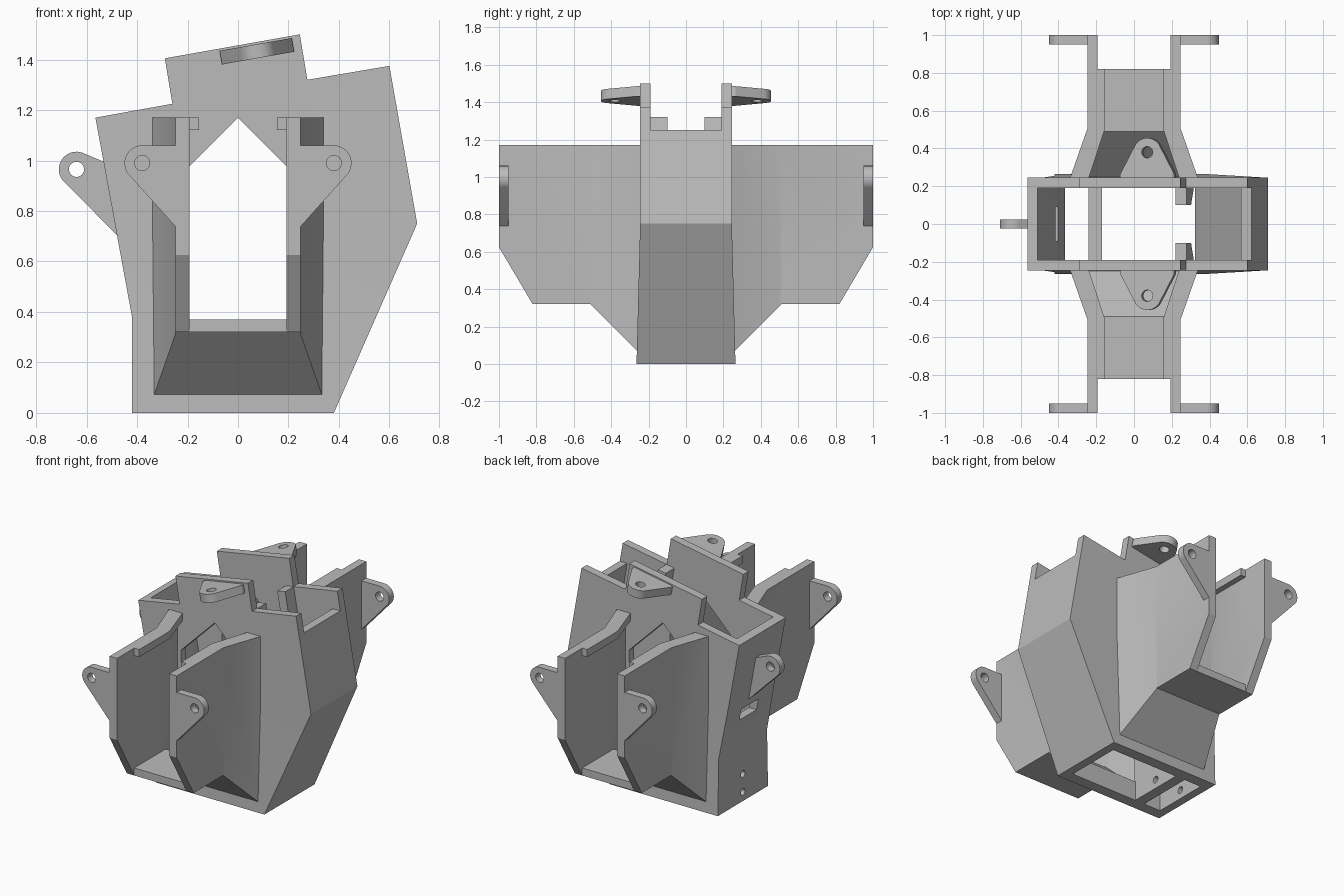
import bpy, bmesh, math
from mathutils import Matrix

if "Cube" in bpy.data.objects:
    bpy.data.objects.remove(bpy.data.objects["Cube"])

grey = bpy.data.materials.new("plain grey")
grey.use_nodes = True
grey.diffuse_color = (0.5, 0.5, 0.5, 1)
grey.node_tree.nodes["Principled BSDF"].inputs["Base Color"].default_value = (0.5, 0.5, 0.5, 1)


def prism(name, points, axis, low, high):
    """Extrude a flat outline along one axis."""
    place = {"x": lambda u, v, w: (w, u, v),
             "y": lambda u, v, w: (u, w, v),
             "z": lambda u, v, w: (u, v, w)}[axis]
    bm = bmesh.new()
    rings = [[bm.verts.new(place(u, v, w)) for u, v in points] for w in (low, high)]
    count = len(points)
    for ring in rings:
        bm.faces.new(ring)
    for i in range(count):
        j = (i + 1) % count
        bm.faces.new((rings[0][i], rings[0][j], rings[1][j], rings[1][i]))
    bmesh.ops.recalc_face_normals(bm, faces=bm.faces)
    mesh = bpy.data.meshes.new(name)
    bm.to_mesh(mesh)
    bm.free()
    mesh.materials.append(grey)
    obj = bpy.data.objects.new(name, mesh)
    bpy.context.collection.objects.link(obj)
    return obj


def combine(obj, tool, operation="DIFFERENCE"):
    """Apply a boolean and discard the helper."""
    mod = obj.modifiers.new("cut", "BOOLEAN")
    mod.operation, mod.object, mod.solver = operation, tool, "EXACT"
    bpy.context.view_layer.update()
    graph = bpy.context.evaluated_depsgraph_get()
    mesh = bpy.data.meshes.new_from_object(obj.evaluated_get(graph))
    obj.modifiers.clear()
    obj.data = mesh
    bpy.data.objects.remove(tool)


def arc(cx, cy, radius, start, end, steps=20):
    return [(cx + radius * math.cos(math.radians(start + (end - start) * i / steps)),
             cy + radius * math.sin(math.radians(start + (end - start) * i / steps)))
            for i in range(steps + 1)]


def drill(obj, axis, cx, cy, low, high, radius=0.03):
    combine(obj, prism("drill", arc(cx, cy, radius, 0, 345, 23), axis, low, high))


def mirrored(points):
    """Close a half outline across the x = 0 line."""
    return points + [(-x, y) for x, y in reversed(points)]


# Body: tilted silhouette, slightly wider toward the bottom
outline = [(-0.42, 0), (0.38, 0), (0.71, 0.75), (0.6, 1.375), (0.275, 1.32),
           (0.245, 1.5), (-0.29, 1.405), (-0.26, 1.225), (-0.565, 1.17),
           (-0.488, 0.75), (-0.42, 0.38)]
body = prism("body_shell", outline, "y", -0.245, 0.245)
bm = bmesh.new()
bm.from_mesh(body.data)
bmesh.ops.bisect_plane(bm, geom=bm.verts[:] + bm.edges[:] + bm.faces[:],
                       plane_co=(0, 0, 0.75), plane_no=(0, 0, 1))
for v in bm.verts:
    v.co.y *= 1 + 0.08 * max(0, 1 - v.co.z / 0.75)
bm.to_mesh(body.data)
bm.free()

# Hollow core, open at top and bottom, with a lowered left wall
combine(body, prism("core", [(-0.365, -0.1), (0.28, -0.1), (0.65, 0.755), (0.567, 1.25),
                             (0.9, 1.25), (0.9, 1.7), (-0.6, 1.7), (-0.51, 1.18),
                             (-0.365, 0.38)], "y", -0.19, 0.19))
# Gabled opening through front and back plates
combine(body, prism("gable", [(-0.25, 0.13), (0.25, 0.13), (0.25, 0.92), (0, 1.17),
                              (-0.25, 0.92)], "y", -0.27, 0.27))
# Slot in the right wall
combine(body, prism("slot", [(-0.09, 0.585), (0.09, 0.585), (0.09, 0.66), (-0.09, 0.66)],
                    "x", -0.7, -0.3))

# Divider in the bottom opening, drilled in line with the right wall
divider = prism("bottom_divider", [(-0.24, 0), (-0.17, 0), (-0.17, 0.3), (-0.24, 0.3)],
                "y", -0.2, 0.2)
for part in (body, divider):
    for height in (0.06, 0.18):
        drill(part, "x", 0, height, -0.6, -0.1, 0.022)

# Right side ear
side_ear = prism("right_ear", [(-0.52, 0.99)] + arc(-0.64, 0.965, 0.07, 62, 225)
                 + [(-0.475, 0.7)], "y", -0.025, 0.025)
drill(side_ear, "y", -0.64, 0.965, -0.2, 0.2)

for side, s in (("front", -1), ("back", 1)):
    def flip(points):
        return [(u, v * s) for u, v in points]

    def flip_side(points):
        return [(u * s, v) for u, v in points]

    # Channel: flared plan trimmed by the side silhouette
    channel = prism(side + "_channel",
                    flip(mirrored([(0.355, 0.2), (0.333, 0.26), (0.247, 0.505), (0.247, 1)])),
                    "z", -0.1, 1.17)
    combine(channel, prism("trim", flip_side([(0.15, 1.3), (0.15, 0.01), (0.2, 0.01),
                                              (0.51, 0.32), (0.82, 0.32), (1, 0.625),
                                              (1.1, 0.8), (1.1, 1.3)]),
                           "x", -0.6, 0.6), "INTERSECT")
    # Inside space below and above the top lips
    floor = [(0.1, -0.02), (0.49, 0.37), (0.82, 0.37), (0.82, 0.1), (1.2, 0.1)]
    for reach, low, high in ((0.192, -0.2, 1.12), (0.155, 1.1, 1.4)):
        space = prism("space", flip(mirrored([(reach + 0.115, 0.15), (reach + 0.082, 0.25),
                                              (reach, 0.5), (reach, 1.1)])), "z", low, high)
        above = prism("above", flip_side(floor + [(1.2, 1.5), (0.1, 1.5)]), "x", -0.6, 0.6)
        combine(space, above, "INTERSECT")
        combine(channel, space)
    # Lips stop short of the channel mouth
    combine(channel, prism("lip_end", flip([(-0.192, 0.82), (0.192, 0.82), (0.192, 1.1),
                                            (-0.192, 1.1)]), "z", 1.05, 1.4))

    # Ears at the channel mouth
    near, far = sorted((0.95 * s, 1.0 * s))
    for hand, m in (("left", 1), ("right", -1)):
        shape = ([(0.195, 1.06)] + arc(0.38, 0.99, 0.07, 90, -42)
                 + [(0.245, 0.735), (0.195, 0.735)])
        ear = prism(f"{side}_{hand}_ear", [(x * m, z) for x, z in shape], "y", near, far)
        drill(ear, "y", 0.38 * m, 0.99, -1.2, 1.2)

    # Tilted ear on the top flange
    shape = [(0.145, 0.22), (0.145, 0.265)] + arc(0, 0.38, 0.075, 28, 152) \
        + [(-0.145, 0.265), (-0.145, 0.22)]
    top_ear = prism(side + "_top_ear", flip(shape), "z", -0.055, 0)
    drill(top_ear, "z", 0, 0.38 * s, -0.2, 0.2)
    top_ear.data.transform(Matrix.Translation((0.07, 0, 1.46))
                           @ Matrix.Rotation(math.radians(-10), 4, "Y"))

    # Inner tab beside the flange, sloped underneath
    low, high = sorted((0.1 * s, 0.2 * s))
    tab = prism(side + "_inner_tab", [(0.22, 1.31), (0.278, 1.32), (0.318, 1.09),
                                      (0.26, 1.08)], "y", low, high)
    for v in tab.data.vertices:
        if v.co.z < 1.2 and abs(v.co.y) < 0.15:
            v.co.z += 0.09
            v.co.x -= 0.016

# Smooth round edges, keep corners sharp
bpy.context.view_layer.update()
for obj in bpy.context.collection.objects:
    if obj.type == "MESH" and obj.data.materials and obj.data.materials[0] == grey:
        obj.select_set(True)
        bpy.context.view_layer.objects.active = obj
bpy.ops.object.shade_smooth_by_angle(angle=math.radians(20))
